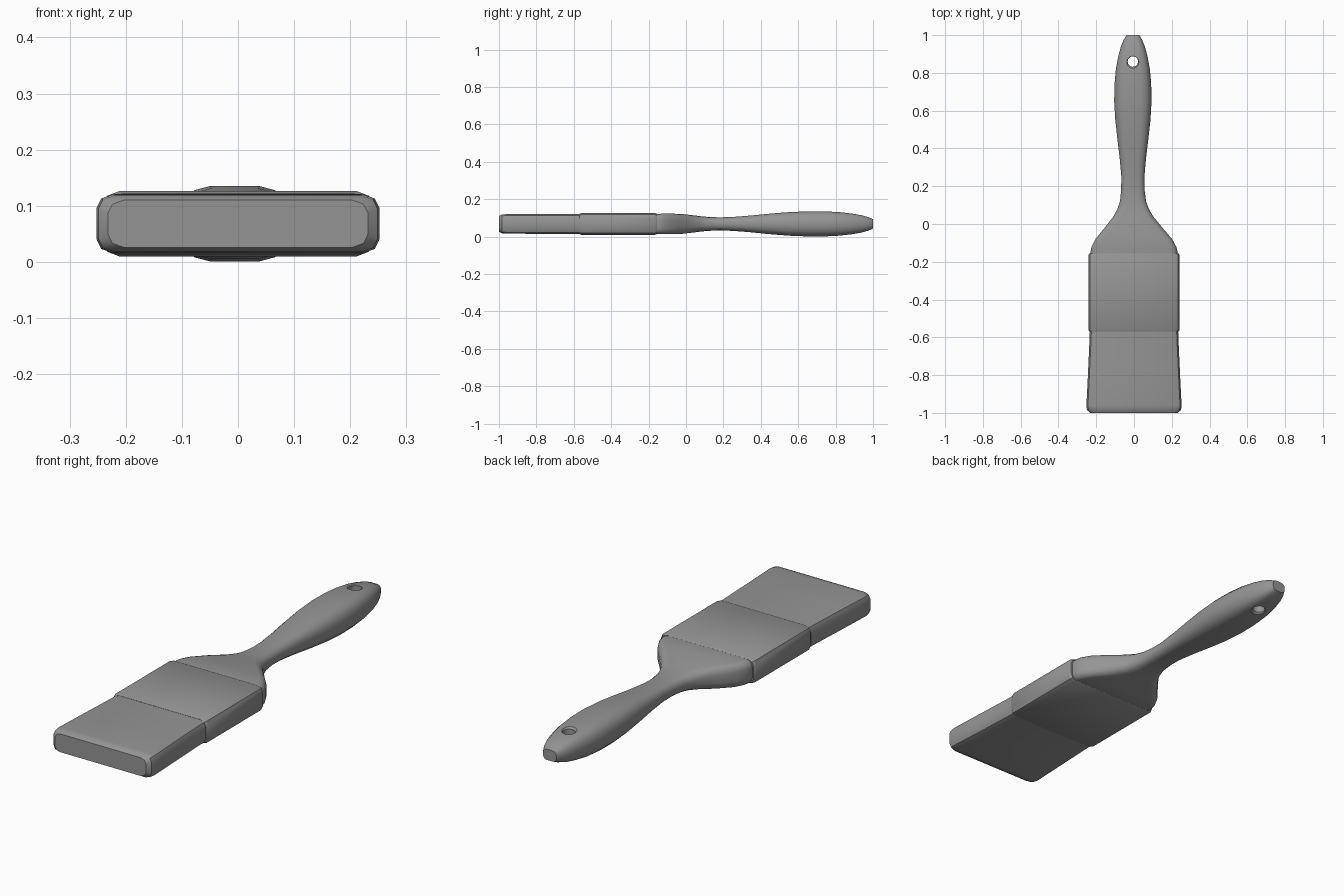
import bpy
import bmesh
import math

cube = bpy.data.objects.get("Cube")
if cube:
    bpy.data.objects.remove(cube, do_unlink=True)

MID = 0.068  # height of the brush's centre plane

grey = bpy.data.materials.new("plain grey")
grey.use_nodes = True
grey.diffuse_color = (0.3, 0.3, 0.3, 1)
grey.node_tree.nodes["Principled BSDF"].inputs["Base Color"].default_value = (0.3, 0.3, 0.3, 1)


def rounded_ring(y, w, h, rx, rz, steps, x0=0.0):
    """Rounded rectangle of half width w and half height h, across the y axis."""
    ring = []
    for q, (sx, sz) in enumerate([(1, 1), (-1, 1), (-1, -1), (1, -1)]):
        for i in range(steps + 1):
            a = (q + i / steps) * math.pi / 2
            ring.append((x0 + sx * (w - rx) + rx * math.cos(a), y,
                         MID + sz * (h - rz) + rz * math.sin(a)))
    return ring


def loft(name, rings):
    """Skin a closed solid over a list of equal rings."""
    bm = bmesh.new()
    loops = [[bm.verts.new(p) for p in ring] for ring in rings]
    n = len(loops[0])
    for a, b in zip(loops, loops[1:]):
        for i in range(n):
            j = (i + 1) % n
            bm.faces.new((a[i], a[j], b[j], b[i]))
    bm.faces.new(loops[0])
    bm.faces.new(loops[-1])
    bmesh.ops.recalc_face_normals(bm, faces=bm.faces)
    mesh = bpy.data.meshes.new(name)
    bm.to_mesh(mesh)
    bm.free()
    mesh.materials.append(grey)
    obj = bpy.data.objects.new(name, mesh)
    bpy.context.collection.objects.link(obj)
    return obj


def activate(obj):
    bpy.ops.object.select_all(action="DESELECT")
    obj.select_set(True)
    bpy.context.view_layer.objects.active = obj


# Bristles: flare toward the tip, with a softly rounded end
bristle_profile = [(-0.50, 0.232, 0.053), (-0.60, 0.235, 0.053), (-0.80, 0.244, 0.053),
                   (-0.96, 0.252, 0.052), (-0.985, 0.249, 0.050), (-1.0, 0.232, 0.042)]
bristles = loft("bristles", [rounded_ring(y, w, h, 0.028, 0.024, 2)
                             for y, w, h in bristle_profile])

# Ferrule: metal band with slightly turned-in rims
ferrule_profile = [(-0.57, 0.236, 0.054), (-0.56, 0.242, 0.058),
                   (-0.165, 0.242, 0.058), (-0.155, 0.236, 0.054)]
ferrule = loft("ferrule", [rounded_ring(y, w, h, 0.03, 0.028, 2)
                           for y, w, h in ferrule_profile])

# Handle: wide shoulders, narrow neck, swelling grip (y, half width, half height)
handle_profile = [
    (-0.25, 0.229, 0.052), (-0.14, 0.229, 0.054), (-0.12, 0.224, 0.055),
    (-0.08, 0.203, 0.055), (-0.02, 0.153, 0.053), (0.04, 0.105, 0.046),
    (0.08, 0.083, 0.041), (0.12, 0.069, 0.037), (0.18, 0.062, 0.035),
    (0.25, 0.061, 0.037), (0.35, 0.070, 0.045), (0.45, 0.082, 0.055),
    (0.55, 0.093, 0.063), (0.65, 0.099, 0.067), (0.74, 0.097, 0.067),
    (0.82, 0.090, 0.063), (0.89, 0.077, 0.055), (0.94, 0.063, 0.046),
    (0.975, 0.049, 0.036), (1.0, 0.034, 0.025)]
handle_rings = []
for y, w, h in handle_profile:
    t = min(max((y + 0.14) / 0.3, 0), 1)  # corners get rounder toward the grip
    handle_rings.append(rounded_ring(y, w, h, min(0.55 * w, 0.03 + 0.025 * t),
                                     h * (0.55 + 0.25 * t), 3, -0.006 * t))
handle = loft("handle", handle_rings)

# Hanging hole: a round bore with flared rims
hole_rings = [[(-0.006 + r * math.cos(i * math.pi / 6), 0.86 + r * math.sin(i * math.pi / 6), MID + z)
               for i in range(12)]
              for z, r in [(-0.08, 0.053), (-0.054, 0.028), (0.054, 0.028), (0.08, 0.053)]]
cutter = loft("hole_cutter", hole_rings)
cutter.hide_render = True
cut = handle.modifiers.new("hanging_hole", "BOOLEAN")
cut.operation = "DIFFERENCE"
cut.solver = "EXACT"
cut.object = cutter
activate(handle)
bpy.ops.object.modifier_apply(modifier=cut.name)
bpy.data.objects.remove(cutter, do_unlink=True)

for part in (bristles, ferrule, handle):
    activate(part)
    bpy.ops.object.shade_smooth_by_angle(angle=math.radians(35))
